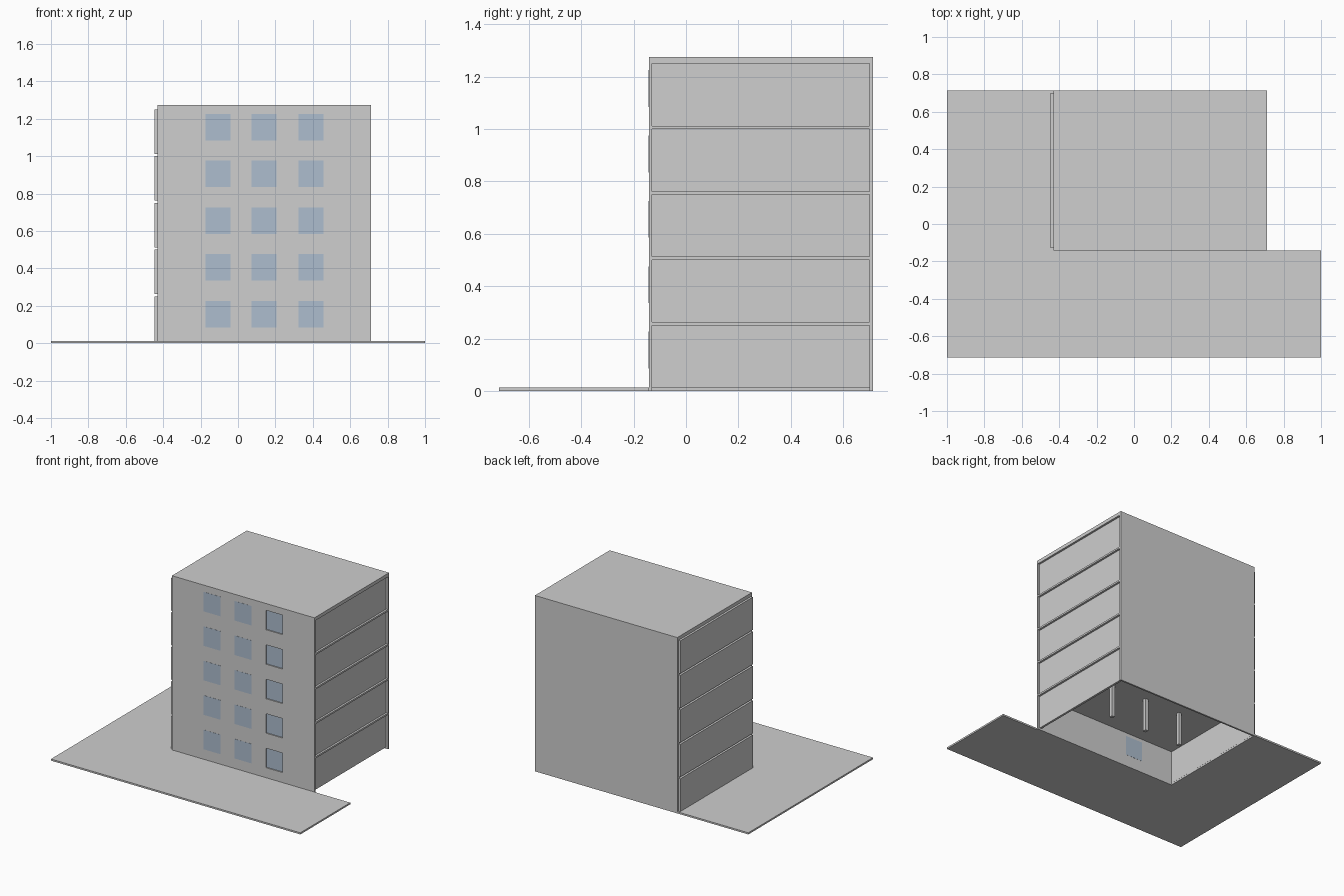
import bpy, bmesh

if "Cube" in bpy.data.objects:
    bpy.data.objects.remove(bpy.data.objects["Cube"])


def material(name, rgb):
    m = bpy.data.materials.new(name)
    m.diffuse_color = (*rgb, 1)
    m.use_nodes = True
    m.node_tree.nodes["Principled BSDF"].inputs["Base Color"].default_value = m.diffuse_color
    return m


GREY = material("concrete_grey", (0.62, 0.62, 0.62))
BLUE = material("glass_blue", (0.42, 0.51, 0.62))


def boxes(name, spans, mat):
    """One object made of boxes, each given as (x0, x1, y0, y1, z0, z1)."""
    bm = bmesh.new()
    for x0, x1, y0, y1, z0, z1 in spans:
        vs = bmesh.ops.create_cube(bm, size=1)["verts"]
        for v in vs:
            v.co = (x1 if v.co.x > 0 else x0,
                    y1 if v.co.y > 0 else y0,
                    z1 if v.co.z > 0 else z0)
    me = bpy.data.meshes.new(name)
    bm.to_mesh(me)
    bm.free()
    me.materials.append(mat)
    ob = bpy.data.objects.new(name, me)
    bpy.context.collection.objects.link(ob)
    return ob


# Building extents, wall thickness and storey height
X0, X1, Y0, Y1 = -0.43, 0.712, -0.142, 0.714
T, STOREY, TOP = 0.0125, 0.25, 1.275
levels = [i * STOREY for i in range(5)]

# L-shaped pavement, open under the building
outline = [(-1, -0.714), (1, -0.714), (1, Y0), (X0, Y0), (X0, Y1), (-1, Y1)]
bm = bmesh.new()
face = bm.faces.new([bm.verts.new((x, y, 0)) for x, y in outline])
ext = bmesh.ops.extrude_face_region(bm, geom=[face])["geom"]
for v in ext:
    if isinstance(v, bmesh.types.BMVert):
        v.co.z = 0.012
bmesh.ops.recalc_face_normals(bm, faces=bm.faces)
me = bpy.data.meshes.new("pavement")
bm.to_mesh(me)
bm.free()
me.materials.append(GREY)
bpy.context.collection.objects.link(bpy.data.objects.new("pavement", me))

# Main walls and roof
front = boxes("front_wall", [(X0, X1, Y0, Y0 + T, 0, TOP - T)], GREY)
boxes("back_wall", [(X0, X1, Y1 - T, Y1, 0, TOP - T)], GREY)
boxes("roof", [(X0, X1, Y0, Y1, TOP - T, TOP)], GREY)

# Floor slabs between the storeys
boxes("floor_slabs", [(X0, X1, Y0 + T, Y1 - T, z + STOREY, z + STOREY + T)
                      for z in levels], GREY)

# Side panels: proud on the left, recessed on the right
for name, x in (("left_panels", X0 - 0.0155), ("right_panels", X1 - 0.03)):
    boxes(name, [(x, x + 0.0155, Y0 + T, Y1 - T, z + T, z + STOREY)
                 for z in levels], GREY)

# Columns along the middle of every storey
ym, r = (Y0 + Y1) / 2, 0.0125
boxes("columns", [(x - r, x + r, ym - r, ym + r, z + T, z + STOREY)
                  for z in levels for x in (-0.145, 0.141, 0.427)], GREY)


def window_spans(x, y0, y1):
    return [(x, x + 0.134, y0, y1, z + 0.085, z + 0.226) for z in levels]


# Windows: left row goes through the wall, middle is flush, right is recessed
boxes("left_windows", window_spans(-0.175, Y0 - 0.001, Y0 + T + 0.001), BLUE)
boxes("middle_windows", window_spans(0.073, Y0 - 0.001, Y0 + 0.008), BLUE)
boxes("right_windows", window_spans(0.323, Y0 + 0.008, Y0 + 0.0105), BLUE)

# Pockets for the recessed windows
cutter = boxes("window_cutter", window_spans(0.323, Y0 - 0.02, Y0 + 0.01), GREY)
cutter.hide_render = True
cutter.hide_set(True)
cut = front.modifiers.new("pockets", "BOOLEAN")
cut.operation = "DIFFERENCE"
cut.solver = "EXACT"
cut.object = cutter
